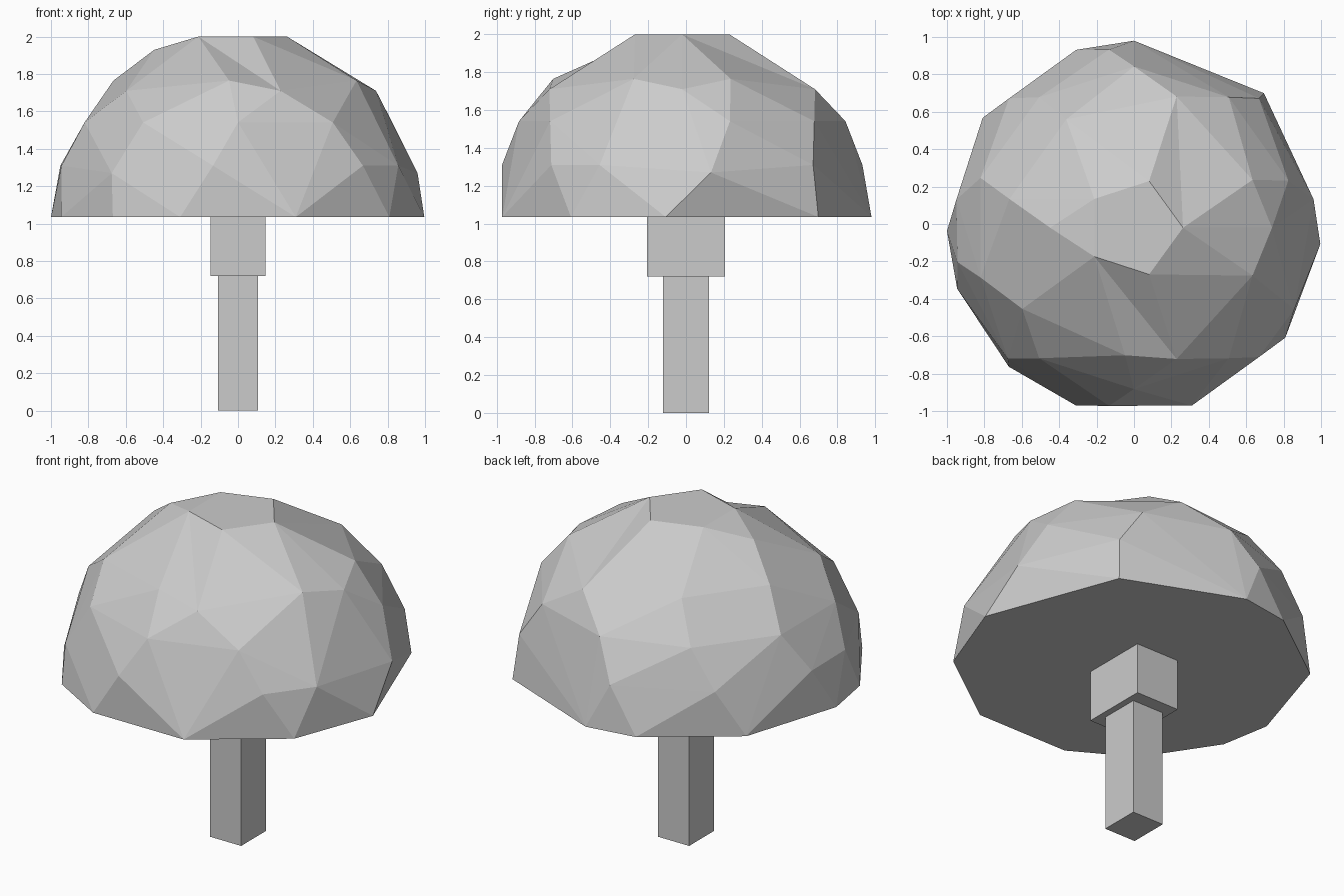
import bpy
import bmesh
from math import cos, sin, sqrt, radians
from mathutils import Matrix

default_cube = bpy.data.objects.get("Cube")
if default_cube:
    bpy.data.objects.remove(default_cube, do_unlink=True)

# One plain grey for the whole model
grey = bpy.data.materials.new("plain_grey")
grey.use_nodes = True
grey.diffuse_color = (0.6, 0.6, 0.6, 1)
shader = next(n for n in grey.node_tree.nodes if n.type == "BSDF_PRINCIPLED")
shader.inputs["Base Color"].default_value = grey.diffuse_color


def finish(name, bm):
    """Turn a bmesh into a flat-shaded object with the grey material."""
    bmesh.ops.recalc_face_normals(bm, faces=bm.faces)
    mesh = bpy.data.meshes.new(name)
    bm.to_mesh(mesh)
    bm.free()
    mesh.materials.append(grey)
    part = bpy.data.objects.new(name, mesh)
    bpy.context.scene.collection.objects.link(part)
    return part


def block(name, width, depth, bottom, top):
    """Axis-aligned box standing between two heights."""
    bm = bmesh.new()
    place = Matrix.Translation((0, 0, (bottom + top) / 2))
    size = Matrix.Diagonal((width, depth, top - bottom, 1))
    bmesh.ops.create_cube(bm, size=1, matrix=place @ size)
    return finish(name, bm)


# Canopy: irregular corners on a unit dome, listed as height: bearings
DOME_Y, DOME_Z = -0.02, 1.035
RINGS = {
    0.965: (0, 72, 144, 216, 288),
    0.894: (180,),
    0.73: (22, 122, 167, 266, 338),
    0.675: (0, 72, 216, 288),
    0.506: (17, 54, 90, 126, 162, 198, 234, 270, 306),
    0.275: (46, 98, 134, 171, 191, 262, 314, 333),
    0.235: (9, 226),
    0.0: (46, 90, 108, 144, 181, 199, 228, 252, 288, 324, 355),
}


def dome_point(height, bearing):
    radius = sqrt(1 - height * height)
    angle = radians(bearing)
    return (radius * cos(angle), DOME_Y + radius * sin(angle), DOME_Z + height)


def flip_edge(bm, first, second):
    """Flip a ridge between two corners into a shallow crease."""
    edge = bm.edges.get((first, second))
    if edge and len(edge.link_faces) == 2:
        bmesh.ops.rotate_edges(bm, edges=[edge], use_ccw=False)


canopy = bmesh.new()
corners = {}
for height, bearings in RINGS.items():
    for bearing in bearings:
        corners[height, bearing] = canopy.verts.new(dome_point(height, bearing))
bmesh.ops.convex_hull(canopy, input=canopy.verts[:], use_existing_faces=False)

# Two dents beside the flat crown
crown, shoulder = 0.965, 0.73
flip_edge(canopy, corners[crown, 288], corners[shoulder, 266])
flip_edge(canopy, corners[crown, 72], corners[shoulder, 22])
finish("canopy", canopy)

# Trunk: thick collar under the canopy and a slimmer post
block("trunk_collar", 0.294, 0.41, 0.72, DOME_Z)
block("trunk_post", 0.214, 0.244, 0.0, 0.72)
